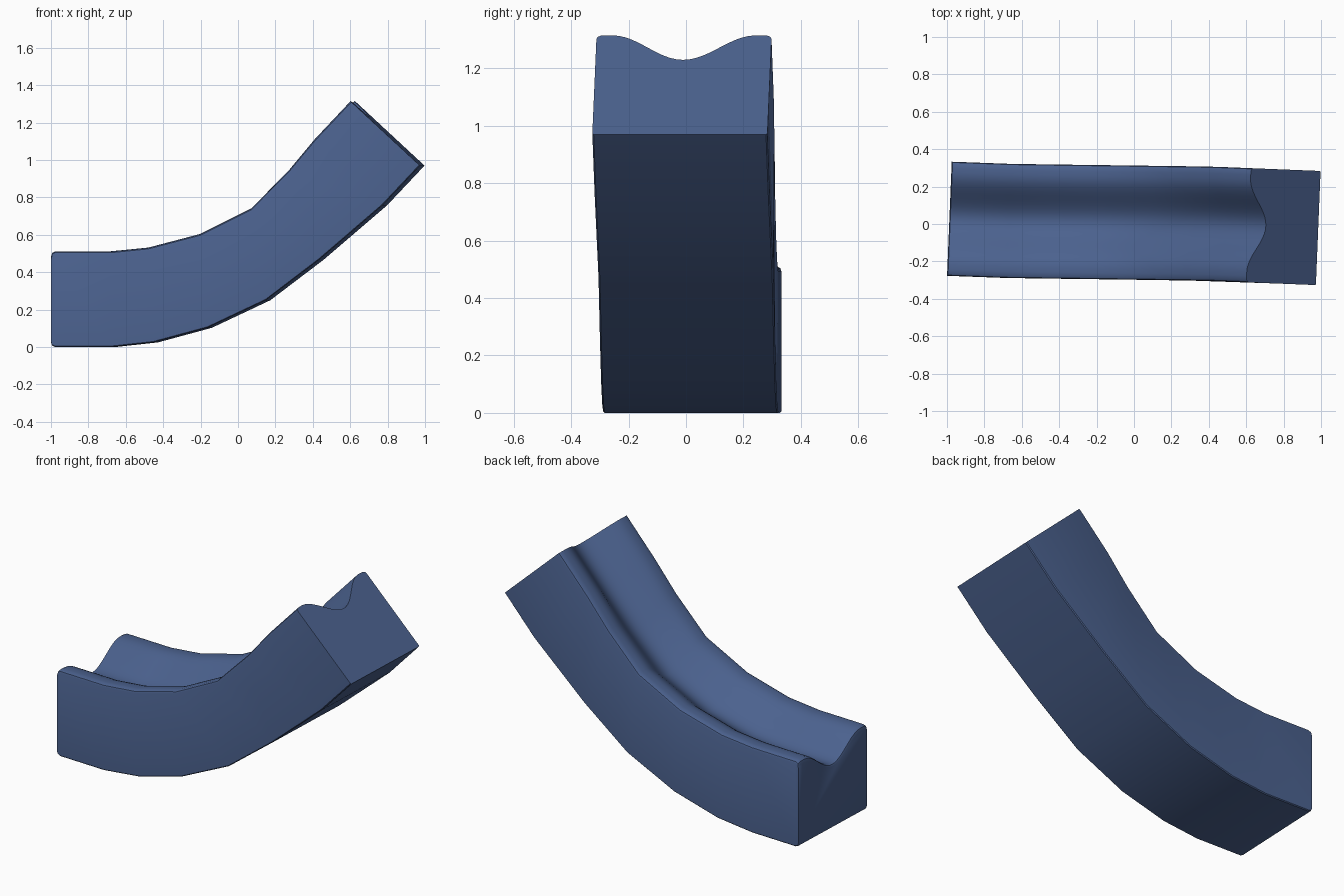
import bpy, bmesh, math

if "Cube" in bpy.data.objects:
    bpy.data.objects.remove(bpy.data.objects["Cube"])

HALF = 0.305     # half width of the bar
SKEW = 0.041     # slight turn about z

# cross-sections along the bend: bottom x, bottom z, top x, top z
stations = [
    (-0.987, 0.025, -0.987, 0.487),
    (-0.982, 0.008, -0.982, 0.504),
    (-0.965, 0.00, -0.965, 0.512),
    (-0.67, 0.00, -0.67, 0.512),
    (-0.44, 0.025, -0.468, 0.532),
    (-0.152, 0.103, -0.19, 0.605),
    (0.160, 0.25, 0.083, 0.742),
    (0.447, 0.468, 0.283, 0.945),
    (0.785, 0.758, 0.422, 1.112),
    (0.985, 0.97, 0.613, 1.315),
]


def side_shift(x):
    # gentle sideways drift of the centre line
    pts = [(-0.987, 0.028), (-0.66, 0.016), (0.4, 0.002), (0.985, -0.0215)]
    for (x0, y0), (x1, y1) in zip(pts, pts[1:]):
        if x <= x1:
            break
    return y0 + (y1 - y0) * (x - x0) / (x1 - x0)


def section():
    # flat bottom, straight sides, top with a smooth central channel
    pts = [(-HALF, 0.01), (-HALF + 0.005, 0), (HALF - 0.005, 0), (HALF, 0.01),
           (HALF, 0.965), (HALF - 0.004, 0.985), (HALF - 0.015, 0.997)]
    n = 24
    for i in range(n + 1):
        y = 0.27 - 0.54 * i / n
        dip = 0.1235 * (1 + math.cos(math.pi * min(abs(y) / 0.25, 1)))
        pts.append((y, 1 - dip))
    pts += [(-HALF + 0.015, 0.997), (-HALF + 0.004, 0.985), (-HALF, 0.965)]
    return pts


# curved channelled bar, lofted through the sections
bm = bmesh.new()
prof = section()
rings = []
for bx, bz, tx, tz in stations:
    ring = []
    for y, f in prof:
        x = bx + (tx - bx) * f
        z = bz + (tz - bz) * f
        ring.append(bm.verts.new((x + SKEW * y, y + side_shift(x), z)))
    rings.append(ring)
m = len(prof)
for a, b in zip(rings, rings[1:]):
    for i in range(m):
        j = (i + 1) % m
        bm.faces.new((a[i], a[j], b[j], b[i]))
bm.faces.new(rings[0])
bm.faces.new(rings[-1])
bmesh.ops.recalc_face_normals(bm, faces=bm.faces)
mesh = bpy.data.meshes.new("curved_channel_bar")
bm.to_mesh(mesh)
bm.free()
bar = bpy.data.objects.new("curved_channel_bar", mesh)
bpy.context.collection.objects.link(bar)

# blue finish
mat = bpy.data.materials.new("blue")
mat.diffuse_color = (0.07, 0.12, 0.27, 1)
mat.use_nodes = True
mat.node_tree.nodes["Principled BSDF"].inputs["Base Color"].default_value = mat.diffuse_color
mesh.materials.append(mat)

bpy.context.view_layer.objects.active = bar
bar.select_set(True)
bpy.ops.object.shade_smooth_by_angle(angle=math.radians(35))
